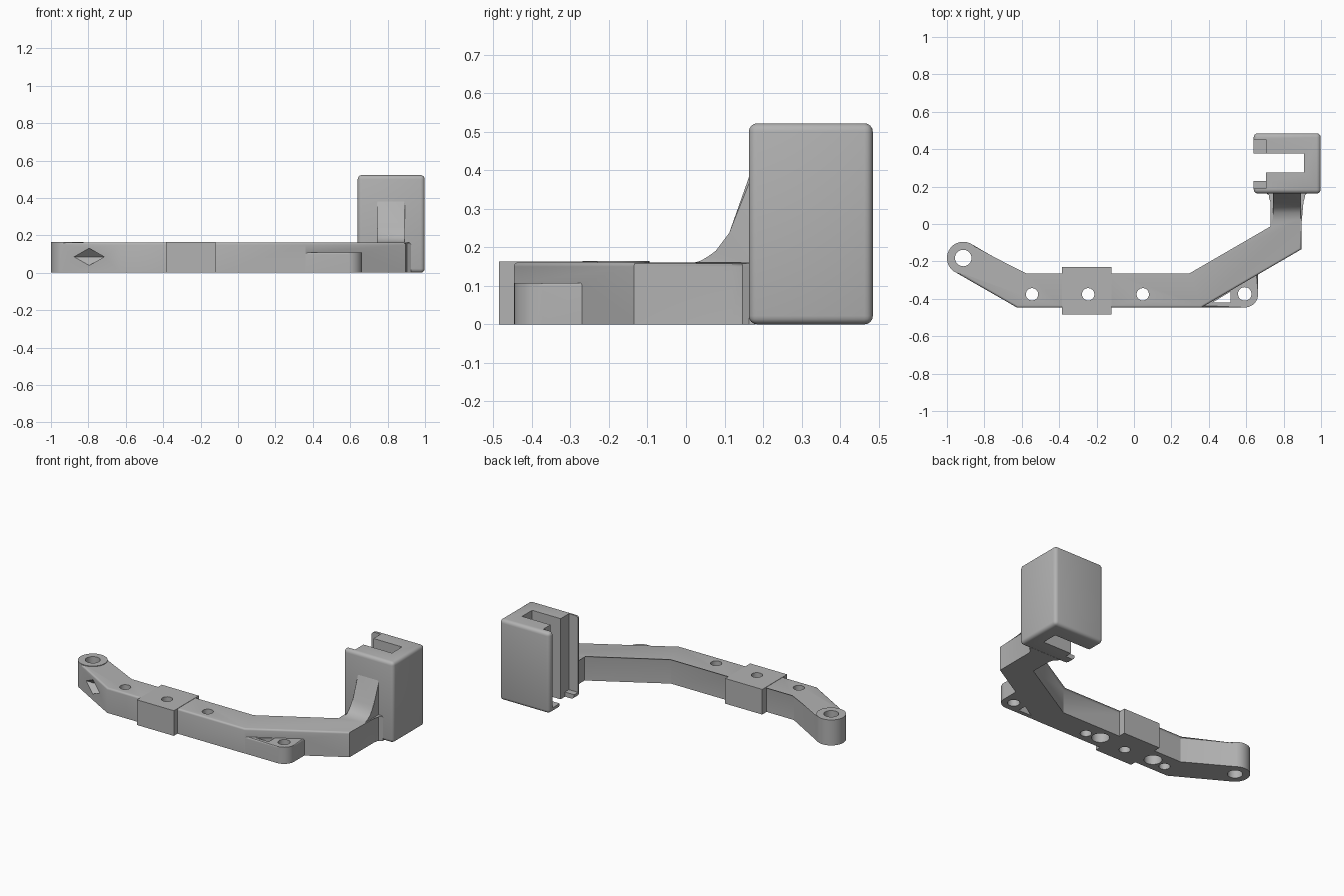
import bpy, bmesh, math

cube = bpy.data.objects.get("Cube")
if cube:
    bpy.data.objects.remove(cube, do_unlink=True)

grey = bpy.data.materials.new("plain grey")
grey.use_nodes = True
GREY = (0.45, 0.45, 0.45, 1)
grey.diffuse_color = GREY
grey.node_tree.nodes["Principled BSDF"].inputs["Base Color"].default_value = GREY


def prism(name, points, low, high, axis="z", bevel=0, ends=("high",)):
    """Extrude a counter-clockwise outline along z, or a (y, z) outline along x."""
    def place(a, b, c):
        return (a, b, c) if axis == "z" else (c, a, b)
    bm = bmesh.new()
    rings = [[bm.verts.new(place(a, b, c)) for a, b in points] for c in (low, high)]
    n = len(points)
    bm.faces.new(rings[0][::-1])
    bm.faces.new(rings[1])
    for i in range(n):
        j = (i + 1) % n
        bm.faces.new((rings[0][i], rings[0][j], rings[1][j], rings[1][i]))
    if bevel:
        picked = []
        for e in bm.edges:
            in_low = all(v in rings[0] for v in e.verts)
            in_high = all(v in rings[1] for v in e.verts)
            kind = "low" if in_low else "high" if in_high else "side"
            if kind in ends:
                picked.append(e)
        bmesh.ops.bevel(bm, geom=picked, offset=bevel, segments=4, profile=0.5,
                        affect="EDGES", clamp_overlap=True)
    bmesh.ops.recalc_face_normals(bm, faces=bm.faces)
    mesh = bpy.data.meshes.new(name)
    bm.to_mesh(mesh)
    bm.free()
    mesh.materials.append(grey)
    obj = bpy.data.objects.new(name, mesh)
    bpy.context.collection.objects.link(obj)
    return obj


def arc(x, y, r, start=0, end=360, steps=40):
    count = steps if end - start == 360 else steps + 1
    angles = [math.radians(start + (end - start) * i / steps) for i in range(count)]
    return [(x + r * math.cos(t), y + r * math.sin(t)) for t in angles]


def rect(x0, x1, y0, y1):
    return [(x0, y0), (x1, y0), (x1, y1), (x0, y1)]


def combine(target, tool, operation):
    mod = target.modifiers.new(operation, "BOOLEAN")
    mod.operation = operation
    mod.solver = "EXACT"
    mod.object = tool
    bpy.ops.object.select_all(action="DESELECT")
    bpy.context.view_layer.objects.active = target
    target.select_set(True)
    bpy.ops.object.modifier_apply(modifier=mod.name)
    bpy.data.objects.remove(tool, do_unlink=True)


def cut(target, points, low, high, axis="z"):
    combine(target, prism("cutter", points, low, high, axis), "DIFFERENCE")


# Bent arm, flaring where it meets the clip
outline = [(-0.9565, -0.257), (-0.625, -0.447), (0.36, -0.447), (0.895, -0.135),
           (0.895, 0.12), (0.903, 0.147), (0.925, 0.163), (0.925, 0.18),
           (0.71, 0.18), (0.71, 0.163), (0.732, 0.147), (0.74, 0.12),
           (0.74, -0.02), (0.30, -0.275), (-0.58, -0.275), (-0.87, -0.107)]
arm = prism("bent_arm", outline, 0, 0.161, bevel=0.018)

# Centre block, end eye, side tab and the rising gusset
block = prism("centre_block", rect(-0.385, -0.12, -0.485, -0.23), 0, 0.163)
eye = prism("end_eye", arc(-0.913, -0.182, 0.087), 0, 0.165)
tab = prism("side_tab", [(0.34, -0.446)] + arc(0.592, -0.374, 0.072, -90, 0, 10)
            + [(0.664, -0.25), (0.36, -0.41)], 0, 0.108, bevel=0.01)
gusset = prism("gusset", [(0.02, 0.1), (0.18, 0.1), (0.18, 0.4), (0.168, 0.395),
                          (0.112, 0.237), (0.1, 0.21), (0.082, 0.186),
                          (0.06, 0.17), (0.02, 0.16)],
               0.742, 0.893, "x", bevel=0.018, ends=("low", "high"))
for part in (block, eye, tab, gusset):
    combine(arm, part, "UNION")

# Through holes
for x, y, r in [(-0.913, -0.182, 0.044), (-0.545, -0.376, 0.033),
                (-0.245, -0.376, 0.033), (0.047, -0.376, 0.033),
                (0.592, -0.374, 0.036)]:
    cut(arm, arc(x, y, r, steps=32), -0.1, 0.3)

# Round pockets under the arm, either side of the block hole
for x in (-0.445, -0.05):
    cut(arm, arc(x, -0.36, 0.052, steps=32), -0.1, 0.1)

# Triangular opening beside the tab and diamond notch near the eye
cut(arm, [(0.42, -0.42), (0.515, -0.42), (0.515, -0.362)], -0.1, 0.3)
cut(arm, arc(-0.349, 0.085, 0.046, steps=4), -1.1, -0.70, "x")

# Clip housing with a stepped slot open to its right side
clip = prism("clip_housing", rect(0.64, 0.998, 0.163, 0.485), 0, 0.522,
             bevel=0.022, ends=("low", "high", "side"))
cut(clip, rect(0.70, 0.91, 0.275, 0.378), -0.1, 0.7)
cut(clip, rect(0.5, 0.706, 0.23, 0.378), -0.1, 0.7)
cut(clip, rect(0.5, 0.706, 0.19, 0.452), 0.03, 0.7)

bpy.ops.object.select_all(action="DESELECT")
for obj in (arm, clip):
    obj.select_set(True)
bpy.context.view_layer.objects.active = arm
bpy.ops.object.shade_smooth_by_angle(angle=math.radians(30))
